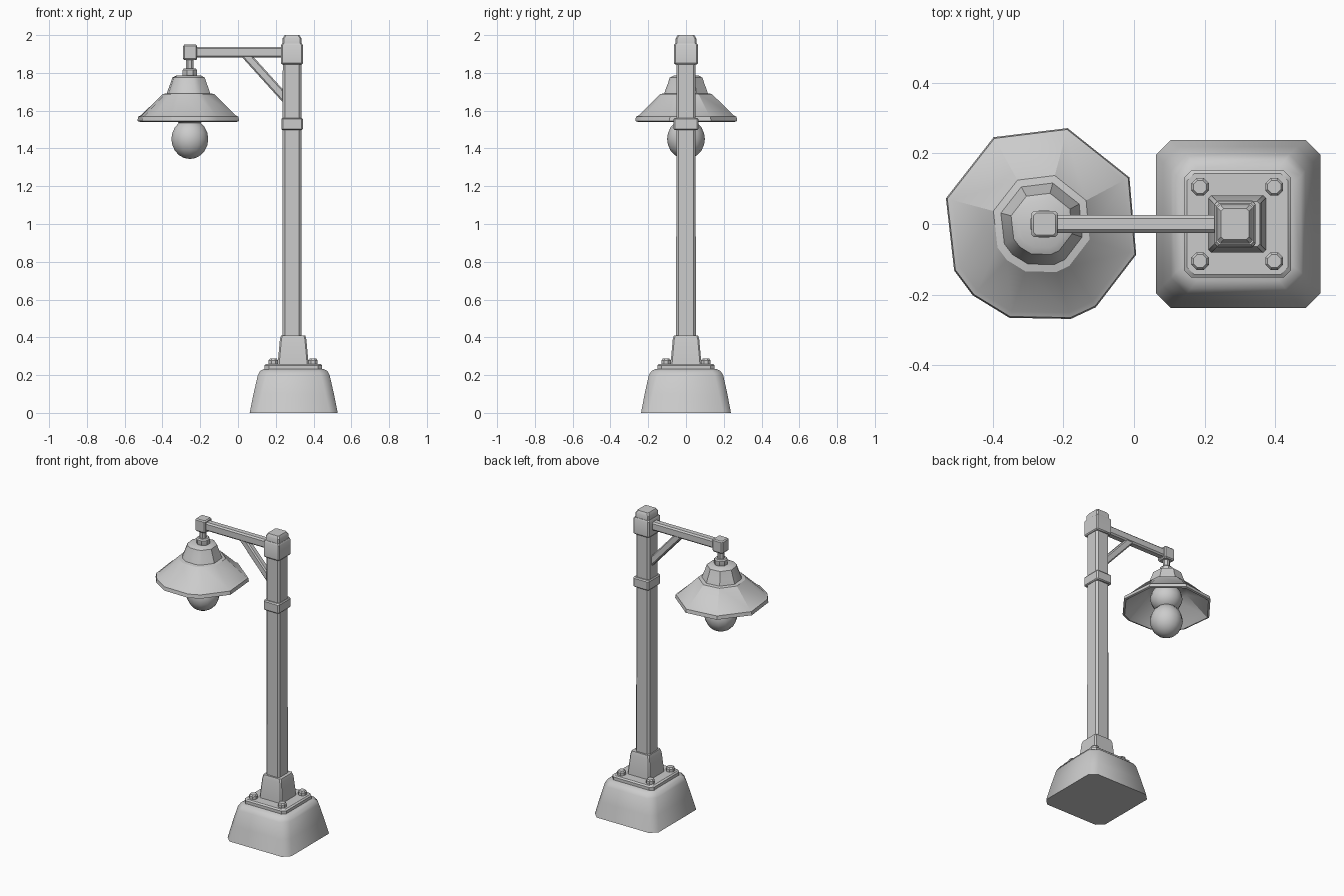
import bpy, bmesh, math
from mathutils import Vector, Matrix

if "Cube" in bpy.data.objects:
    bpy.data.objects.remove(bpy.data.objects["Cube"])


def finish(name, bm, angle=35):
    bmesh.ops.recalc_face_normals(bm, faces=bm.faces)
    me = bpy.data.meshes.new(name)
    bm.to_mesh(me)
    bm.free()
    ob = bpy.data.objects.new(name, me)
    bpy.context.collection.objects.link(ob)
    bpy.ops.object.select_all(action='DESELECT')
    ob.select_set(True)
    bpy.context.view_layer.objects.active = ob
    bpy.ops.object.shade_smooth_by_angle(angle=math.radians(angle))
    return ob


def skin(name, rings, cap=True, angle=35):
    """Bridge a stack of equal-length point rings."""
    bm = bmesh.new()
    vs = [[bm.verts.new(p) for p in r] for r in rings]
    n = len(vs[0])
    for a, b in zip(vs, vs[1:]):
        for i in range(n):
            j = (i + 1) % n
            bm.faces.new((a[i], a[j], b[j], b[i]))
    if cap:
        bm.faces.new(vs[0])
        bm.faces.new(vs[-1])
    return finish(name, bm, angle)


def block(name, cx, levels, angle=35):
    """Chamfered square stack; each level is (z, half_x, half_y, chamfer)."""
    rings = []
    for z, hx, hy, c in levels:
        q = [(hx, hy - c), (hx - c, hy), (c - hx, hy), (-hx, hy - c),
             (-hx, c - hy), (c - hx, -hy), (hx - c, -hy), (hx, c - hy)]
        rings.append([(cx + x, y, z) for x, y in q])
    return skin(name, rings, angle=angle)


def lathe(name, cx, cy, profile, angles, angle=35):
    rings = [[(cx + r * math.cos(math.radians(a)), cy + r * math.sin(math.radians(a)), z)
              for a in angles] for r, z in profile]
    return skin(name, rings, angle=angle)


def beam(name, a, b, w, h):
    """Bevelled bar from a to b."""
    a, b = Vector(a), Vector(b)
    bm = bmesh.new()
    bmesh.ops.create_cube(bm, size=1)
    bmesh.ops.scale(bm, vec=((b - a).length, w, h), verts=bm.verts)
    long_edges = [e for e in bm.edges
                  if abs((e.verts[0].co - e.verts[1].co).x) > 1e-4]
    bmesh.ops.bevel(bm, geom=long_edges, offset=min(w, h) * 0.18,
                    segments=1, affect='EDGES')
    rot = (b - a).to_track_quat('X', 'Z').to_matrix().to_4x4()
    bmesh.ops.transform(bm, matrix=Matrix.Translation((a + b) / 2) @ rot, verts=bm.verts)
    return finish(name, bm)


def even(n, start=0):
    return [start + 360 * i / n for i in range(n)]


BX, PX, LX = 0.295, 0.286, -0.255

# Stone footing, bolted plate and socket
block("footing", BX, [(0, .233, .238, .042), (.10, .213, .219, .045),
                      (.20, .19, .197, .045), (.222, .178, .182, .045),
                      (.233, .155, .16, .04)], 50)
block("base_plate", BX - .002, [(.225, .152, .152, .022), (.252, .152, .152, .022),
                                (.26, .143, .143, .02)])
for sx in (-1, 1):
    for sy in (-1, 1):
        lathe("plate_bolt", BX - .003 + sx * .105, sy * .105,
              [(.027, .25), (.027, .278), (.02, .287)], even(8, 22.5))
block("post_socket", PX + .006, [(.25, .082, .082, .008), (.28, .08, .08, .008),
                                 (.39, .07, .07, .008), (.41, .064, .064, .008)])

# Post, band and cap
block("post", PX, [(.3, .05, .052, .012), (1.96, .049, .051, .012)])
block("post_band", PX, [(1.497, .052, .06, .008), (1.503, .057, .066, .008),
                        (1.555, .057, .066, .008), (1.562, .052, .06, .008)])
block("cap_collar", PX, [(1.845, .053, .058, .008), (1.852, .058, .064, .008),
                         (1.947, .058, .064, .008), (1.956, .052, .058, .008)])
block("cap_top", PX, [(1.94, .05, .055, .008), (1.982, .05, .055, .008),
                      (2.0, .04, .044, .008)])

# Arm, diagonal brace and end block
beam("arm", (-.24, 0, 1.909), (.26, 0, 1.909), .05, .056)
beam("arm_brace", (.035, 0, 1.902), (.265, 0, 1.648), .042, .046)
block("arm_end", LX + .002, [(1.868, .032, .032, .007), (1.875, .037, .037, .007),
                             (1.943, .037, .037, .007), (1.95, .031, .031, .007)])

# Lamp hanger
lathe("hanger", LX, 0, [(.022, 1.76), (.022, 1.88)], even(8, 22.5))
lathe("hanger_ring", LX, 0, [(.034, 1.77), (.041, 1.785), (.041, 1.815), (.034, 1.823)],
      even(8, 22.5))

# Hand-cut uneven shade: outer skin down to the rim, then the inner skin
shade_angles = [28, 75, 119, 165, 208, 226, 251, 287, 303, 342]
lathe("lamp_shade", LX - .006, 0,
      [(.07, 1.785), (.09, 1.775), (.1, 1.745), (.108, 1.725), (.12, 1.692),
       (.142, 1.688), (.262, 1.575), (.277, 1.568), (.281, 1.545), (.268, 1.541),
       (.245, 1.562), (.13, 1.668), (.1, 1.68)], shade_angles, 30)

# Bulb and its round holder inside the shade
for name, cz, r, sz in (("bulb_holder", 1.605, .098, .09), ("bulb", 1.45, .1, .106)):
    bm = bmesh.new()
    bmesh.ops.create_uvsphere(bm, u_segments=14, v_segments=10, radius=1)
    bmesh.ops.scale(bm, vec=(r, r, sz), verts=bm.verts)
    bmesh.ops.translate(bm, vec=(LX, 0, cz), verts=bm.verts)
    finish(name, bm, 60)
